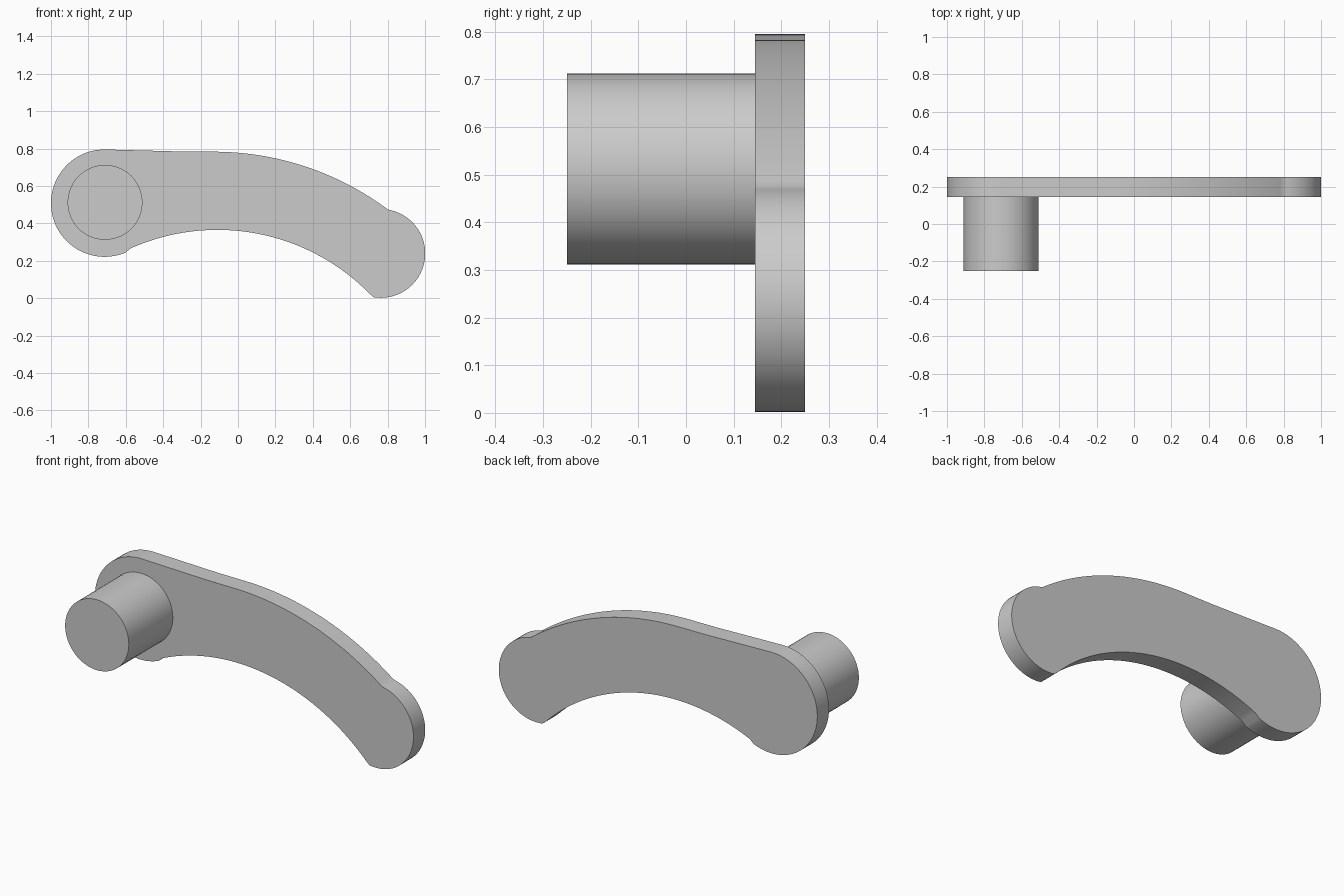
import bpy, bmesh
from math import sin, cos, atan2, pi
from mathutils import Matrix

cube = bpy.data.objects.get("Cube")
if cube:
    bpy.data.objects.remove(cube, do_unlink=True)

FRONT, PLATE_FRONT, BACK = -0.25, 0.145, 0.25

grey = bpy.data.materials.new("plain_grey")
grey.use_nodes = True
colour = (0.6, 0.6, 0.6, 1)
grey.diffuse_color = colour
grey.node_tree.nodes["Principled BSDF"].inputs["Base Color"].default_value = colour


def arc(centre, radius, start, end, steps, clockwise=True):
    """Points on a circle, from the direction of start to the direction of end."""
    cx, cz = centre
    a = atan2(start[1] - cz, start[0] - cx)
    b = atan2(end[1] - cz, end[0] - cx)
    sweep = -((a - b) % (2 * pi)) if clockwise else (b - a) % (2 * pi)
    return [(cx + radius * cos(a + sweep * i / steps),
             cz + radius * sin(a + sweep * i / steps)) for i in range(steps + 1)]


def finish(name, bm):
    bmesh.ops.recalc_face_normals(bm, faces=bm.faces)
    mesh = bpy.data.meshes.new(name)
    bm.to_mesh(mesh)
    bm.free()
    obj = bpy.data.objects.new(name, mesh)
    bpy.context.collection.objects.link(obj)
    mesh.materials.append(grey)
    bpy.ops.object.select_all(action="DESELECT")
    obj.select_set(True)
    bpy.context.view_layer.objects.active = obj
    bpy.ops.object.shade_smooth_by_angle(angle=0.4)
    return obj


# Curved arm: two rounded ends joined by long arcs, outlined clockwise
hub, tip = (-0.713, 0.508), (0.764, 0.239)
hub_top, hub_bottom = (-0.713, 0.795), (-0.6, 0.245)
crest, shoulder, heel = (-0.13, 0.783), (0.8, 0.473), (0.725, 0.003)

outline = arc(hub, 0.287, hub_bottom, hub_top, 48)
outline += [(-0.3, 0.784)]
outline += arc((-0.13, -0.775), 1.558, crest, shoulder, 40)
outline += arc(tip, 0.237, shoulder, heel, 40)[1:]
outline += arc((-0.11, -0.775), 1.14, heel, hub_bottom, 48, clockwise=False)[1:-1]

bm = bmesh.new()
face = bm.faces.new([bm.verts.new((x, PLATE_FRONT, z)) for x, z in outline])
side = bmesh.ops.extrude_face_region(bm, geom=[face])["geom"]
bmesh.ops.translate(bm, vec=(0, BACK - PLATE_FRONT, 0),
                    verts=[v for v in side if isinstance(v, bmesh.types.BMVert)])
finish("curved_arm", bm)

# Round pin standing out from the front of the hub
bm = bmesh.new()
pin_back = PLATE_FRONT + 0.01
place = (Matrix.Translation((-0.711, (FRONT + pin_back) / 2, 0.512))
         @ Matrix.Rotation(pi / 2, 4, "X"))
bmesh.ops.create_cone(bm, cap_ends=True, segments=64, radius1=0.2, radius2=0.2,
                      depth=pin_back - FRONT, matrix=place)
finish("pin", bm)
